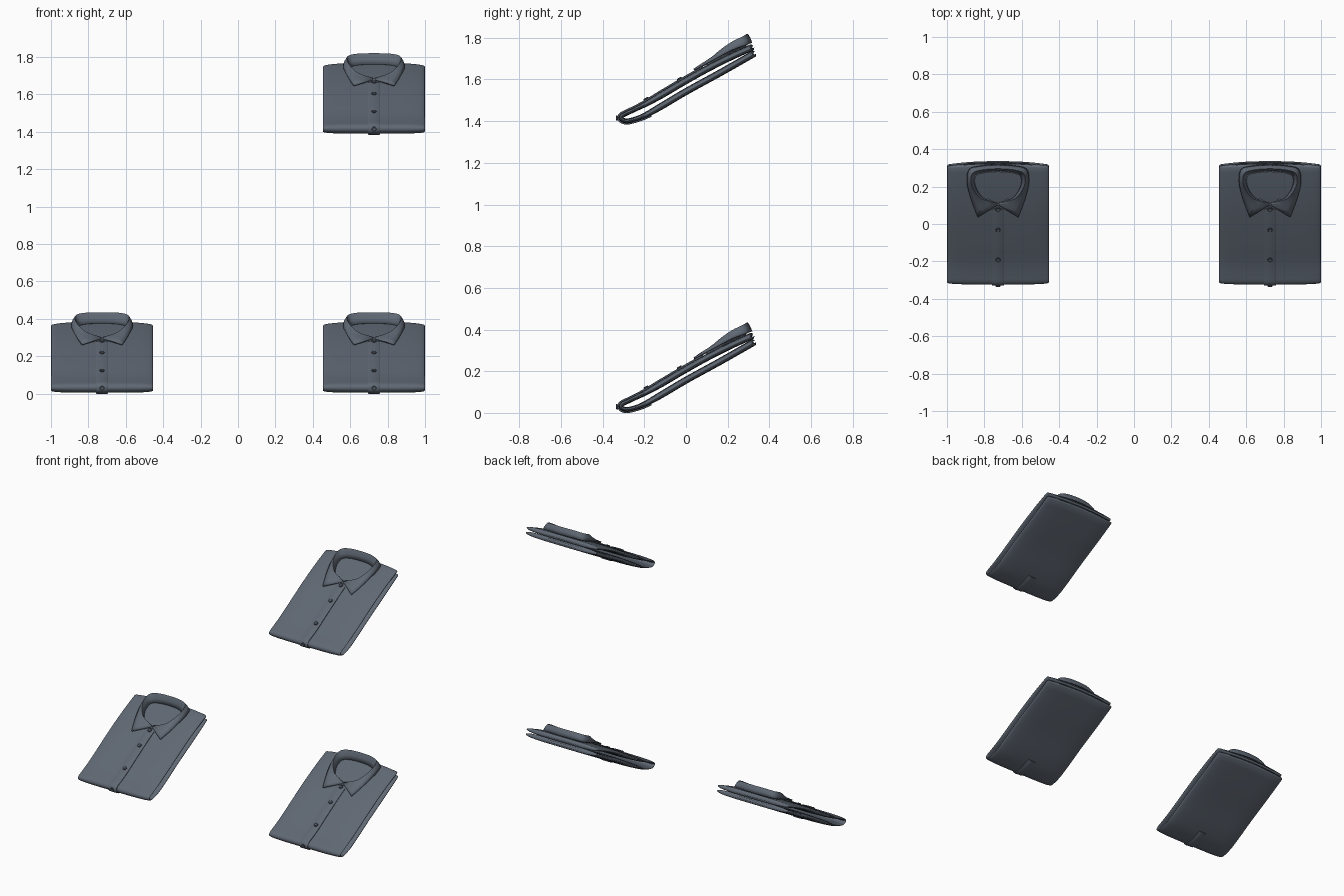
import bpy, bmesh, math
from mathutils import Vector

if "Cube" in bpy.data.objects:
    bpy.data.objects.remove(bpy.data.objects["Cube"])


def material(name, col):
    m = bpy.data.materials.new(name)
    m.diffuse_color = (*col, 1)
    m.use_nodes = True
    m.node_tree.nodes["Principled BSDF"].inputs["Base Color"].default_value = m.diffuse_color
    return m


cloth = material("slate cloth", (0.115, 0.138, 0.172))
button_mat = material("dark button", (0.075, 0.09, 0.115))

# Places where a folded shirt lies: two below, one on the upper right
PLACES = [(-0.727, 0), (0.727, 0), (0.727, 1.385)]
HALF_W = 0.272

# Folded centre line (y, z): top panel, front fold, bottom panel
PATH = [(0.302, 0.362), (0.2, 0.316), (0.09, 0.26), (-0.02, 0.198), (-0.12, 0.139),
        (-0.2, 0.094), (-0.27, 0.060), (-0.303, 0.044), (-0.312, 0.031), (-0.302, 0.02),
        (-0.275, 0.017), (-0.21, 0.037), (-0.13, 0.080), (0, 0.157), (0.16, 0.245), (0.310, 0.331)]


def spline(pts, steps):
    """Smooth curve through the points."""
    p = [Vector(q) for q in pts]
    p = [2 * p[0] - p[1]] + p + [2 * p[-1] - p[-2]]
    out = []
    for i in range(1, len(p) - 2):
        a, b, c, d = p[i - 1:i + 3]
        for k in range(steps):
            t = k / steps
            out.append(0.5 * (2 * b + (c - a) * t + (2 * a - 5 * b + 4 * c - d) * t * t
                              + (3 * b - a - 3 * c + d) * t ** 3))
    return out + [p[-2]]


LINE = spline(PATH, 4)


def frame(i):
    """Point and outward normal on the folded centre line."""
    t = (LINE[min(i + 1, len(LINE) - 1)] - LINE[max(i - 1, 0)]).normalized()
    return LINE[i], Vector((t.y, -t.x))


def half_thick(i):
    return 0.0165 - 0.005 * max(0, min(1, (-0.12 - LINE[i].x) / 0.12))


def place(name, rows, mat, closed=False, caps=False, solid=0, angle=40):
    """Skin rows of points into a mesh and put a copy at each place."""
    bm = bmesh.new()
    grid = [[bm.verts.new(p) for p in r] for r in rows]
    n = len(rows[0])
    for a, b in zip(grid, grid[1:]):
        for j in range(n if closed else n - 1):
            k = (j + 1) % n
            bm.faces.new((a[j], a[k], b[k], b[j]))
    if caps:
        bm.faces.new(grid[0])
        bm.faces.new(grid[-1][::-1])
    bmesh.ops.remove_doubles(bm, verts=bm.verts, dist=1e-5)
    bmesh.ops.recalc_face_normals(bm, faces=bm.faces)
    me = bpy.data.meshes.new(name)
    bm.to_mesh(me)
    bm.free()
    me.materials.append(mat)
    for x, z in PLACES:
        ob = bpy.data.objects.new(name, me)
        ob.location = (x, 0, z)
        bpy.context.collection.objects.link(ob)
        if solid:
            s = ob.modifiers.new("thickness", 'SOLIDIFY')
            s.thickness, s.offset = solid, 0
    bpy.ops.object.select_all(action='DESELECT')
    ob.select_set(True)
    bpy.context.view_layer.objects.active = ob
    bpy.ops.object.shade_smooth_by_angle(angle=math.radians(angle))


# Folded body: soft-edged panel swept around the front fold
N = 40
rows = []


def body_ring(i, scale, push):
    c, n = frame(i)
    t = Vector((-n.y, n.x))
    ring = []
    for k in range(N):
        a = 2 * math.pi * k / N
        u = math.copysign(abs(math.cos(a)) ** 0.5, math.cos(a))
        v = math.copysign(abs(math.sin(a)) ** 0.8, math.sin(a))
        q = c + n * v * half_thick(i) * scale + t * push
        bow = 0.014 * (1 - u * u) * max(0, q.x / 0.3) ** 2
        ring.append((u * (HALF_W - 0.008 * (1 - scale)), q.x + bow, q.y + bow * 0.5))
    return ring


last = len(LINE) - 1
rows = [body_ring(0, 0.35, -0.009), body_ring(0, 0.8, -0.005)]
rows += [body_ring(i, 1, 0) for i in range(last + 1)]
rows += [body_ring(last, 0.8, 0.005), body_ring(last, 0.35, 0.009)]
# push direction follows the fold, so ends always extend outward
place("folded_body", rows, cloth, closed=True, caps=True, angle=60)

# Button placket: raised strip running over the fold to the underside
rows = []
for i in range(len(LINE)):
    c, n = frame(i)
    if (i < 30 and c.x > 0.1) or (i > 36 and c.x > -0.16):
        continue
    h = half_thick(i)
    rows.append([(x, *(c + n * (h + d))) for x, d in
                 ((-0.031, -0.004), (-0.031, 0.004), (-0.028, 0.006),
                  (0.028, 0.006), (0.031, 0.004), (0.031, -0.004))])
place("button_placket", rows, cloth, closed=True, caps=True)

# Collar: base, fold line and hem of one half, mirrored. Front to back.
HEM = [(0.006, 0.102, 0.292), (0.108, 0.038, 0.262), (0.135, 0.110, 0.300), (0.155, 0.180, 0.337),
       (0.163, 0.235, 0.362), (0.150, 0.292, 0.382), (0.090, 0.308, 0.388), (0, 0.314, 0.390)]
FOLD = [(0.006, 0.108, 0.297), (0.055, 0.122, 0.312), (0.095, 0.138, 0.330), (0.128, 0.178, 0.362),
        (0.145, 0.225, 0.393), (0.136, 0.272, 0.416), (0.085, 0.290, 0.427), (0, 0.296, 0.429)]
BASE = [(0.006, 0.112, 0.280), (0.050, 0.124, 0.285), (0.086, 0.142, 0.298), (0.114, 0.182, 0.320),
        (0.128, 0.225, 0.342), (0.120, 0.262, 0.362), (0.075, 0.278, 0.372), (0, 0.284, 0.374)]


def half_then_mirror(pts):
    back = [(-x, y, z) for x, y, z in pts[-2::-1]]
    full = pts + back                       # right front -> back -> left front
    return [Vector(full[0])] + spline(full[1:-1], 4) + [Vector(full[-1])]


hem, fold, base = map(half_then_mirror, (HEM, FOLD, BASE))
rows = []
for h, f, b in zip(hem, fold, base):
    inner, outer = f.lerp(b, 0.12), f.lerp(h, 0.12)
    top = f + Vector((0, 0, 0.001))
    rows.append([b, f.lerp(b, 0.5), inner, top, outer, f.lerp(h, 0.55) + Vector((0, 0, 0.003)), h])
place("collar", rows, cloth, solid=0.009, angle=50)

# Collar stand: small band closing the neck at the front
rows = [[(x, y, z - 0.012), (x, y, z + 0.01)] for x, y, z in
        ((-0.055, 0.130, 0.296), (-0.025, 0.112, 0.290), (0, 0.104, 0.288),
         (0.025, 0.112, 0.290), (0.055, 0.130, 0.296))]
place("collar_stand", rows, cloth, solid=0.012)

# Buttons: little rimmed discs along the placket
for y in (0.088, -0.022, -0.19, -0.315):
    i = min(range(34), key=lambda k: abs(LINE[k].x - y))
    c, n = frame(i)
    c = c + n * (half_thick(i) + 0.004)
    t = Vector((-n.y, n.x))
    rows = []
    for r, d in ((0.0125, 0), (0.0125, 0.006), (0.0105, 0.008), (0.008, 0.006)):
        rows.append([(r * math.cos(a), *(c + n * d + t * r * math.sin(a)))
                     for a in (2 * math.pi * k / 16 for k in range(16))])
    place("button", rows, button_mat, closed=True, caps=True)
